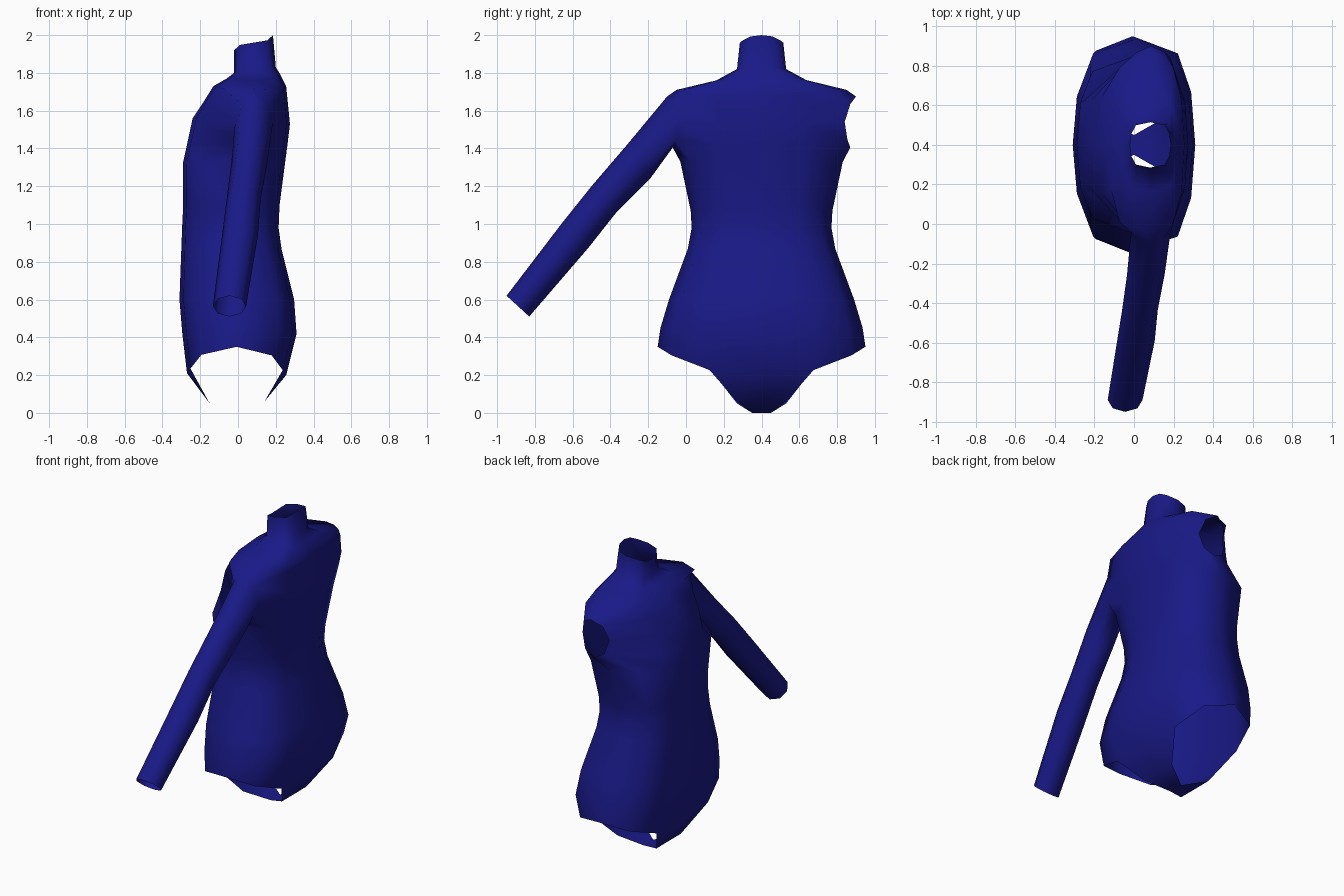
import bpy, bmesh
from math import sin, cos, pi, copysign

if "Cube" in bpy.data.objects:
    bpy.data.objects.remove(bpy.data.objects["Cube"])

CY = 0.4          # torso centre line in y
bm = bmesh.new()

# torso rings: half width, side z, chest x, chest z, back x, back z
RINGS = [
    (.55, .35, -.27, .21, .255, .20),
    (.535, .45, -.295, .42, .31, .42),
    (.49, .60, -.31, .60, .297, .60),
    (.39, .87, -.30, .87, .23, .87),
    (.37, .98, -.295, 1.0, .215, .98),
    (.375, 1.07, -.29, 1.1, .22, 1.1),
    (.43, 1.33, -.29, 1.33, .25, 1.33),
    (.45, 1.41, -.27, 1.42, .262, 1.42),
    (.44, 1.54, -.24, 1.56, .275, 1.53),
    (.48, 1.675, -.18, 1.65, .26, 1.68),
    (.45, 1.71, -.13, 1.73, .255, 1.73),
    (.24, 1.76, -.06, 1.77, .225, 1.79),
    (.13, 1.82, -.02, 1.80, .20, 1.83),
    (.115, 1.96, -.02, 1.92, .185, 2.0),
]


def torso_ring(w, zs, xf, zf, xb, zb):
    ring = []
    for k in range(12):
        s, c = sin(k * pi / 6), cos(k * pi / 6)
        bulge = copysign(abs(s) ** .5, s) if abs(s) > 1e-6 else 0
        x = (xf + xb) / 2 + (xb - xf) / 2 * bulge
        t = abs(c) ** 2.5
        z = zs * t + (zb if s > 0 else zf) * (1 - t)
        ring.append(bm.verts.new((x, CY + w * c, z)))
    return ring


def bridge(a, b, closed=True):
    n = len(a)
    for i in range(n if closed else n - 1):
        j = (i + 1) % n
        bm.faces.new((a[i], a[j], b[j], b[i]))


# torso and collar
rings = [torso_ring(*r) for r in RINGS]
for a, b in zip(rings, rings[1:]):
    bridge(a, b)

# crotch strip between the two leg openings
front, back = [rings[0][k] for k in (8, 9, 10)], [rings[0][k] for k in (4, 3, 2)]
rows = [front]
for x, z, h in ((-.15, .05, .13), (0, 0, .05), (.14, .06, .13)):
    rows.append([bm.verts.new((x, CY + d * h, z)) for d in (-1, 0, 1)])
rows.append(back)
for a, b in zip(rows, rows[1:]):
    bridge(a, b, False)

# eight-sided armholes on both sides
LOOP = [(1, 0), (1, 1), (0, 1), (-1, 1), (-1, 0), (-1, -1), (0, -1), (1, -1)]
holes = {}
for side, col in ((1, 0), (-1, 6)):
    hole = []
    for i, (dx, dr) in enumerate(LOOP):
        v = rings[8 + dr][(col + side * dx) % 12]
        s = sin(i * pi / 4)
        y = .44 + (.06 if s > 0 else .03) * s * s
        v.co = (.085 + .1 * cos(i * pi / 4), CY + side * y, 1.54 + .135 * s)
        hole.append(v)
    holes[side] = hole
    bm.verts.remove(rings[8][col])

# sleeve: centre x, radius x, upper edge (y, z), lower edge (y, z)
prev = holes[-1]
for cx, r, top, bot in (
        (.06, .095, (-.32, 1.41), (-.19, 1.24)),
        (.03, .09, (-.50, 1.20), (-.37, 1.06)),
        (.01, .095, (-.66, 1.00), (-.52, .87)),
        (-.045, .088, (-.95, .62), (-.83, .51))):
    ring = []
    for i in range(8):
        s = sin(i * pi / 4)
        y, z = [(t + b) / 2 + (t - b) / 2 * s for t, b in zip(top, bot)]
        ring.append(bm.verts.new((cx + r * cos(i * pi / 4), y, z)))
    bridge(prev, ring)
    prev = ring

bmesh.ops.recalc_face_normals(bm, faces=bm.faces)
for f in bm.faces:
    f.smooth = True
mesh = bpy.data.meshes.new("bodysuit")
bm.to_mesh(mesh)
bm.free()

# navy cloth
mat = bpy.data.materials.new("navy_cloth")
mat.diffuse_color = (.01, .01, .25, 1)
mat.use_nodes = True
mat.node_tree.nodes["Principled BSDF"].inputs["Base Color"].default_value = mat.diffuse_color
mesh.materials.append(mat)
bpy.context.collection.objects.link(bpy.data.objects.new("bodysuit", mesh))
